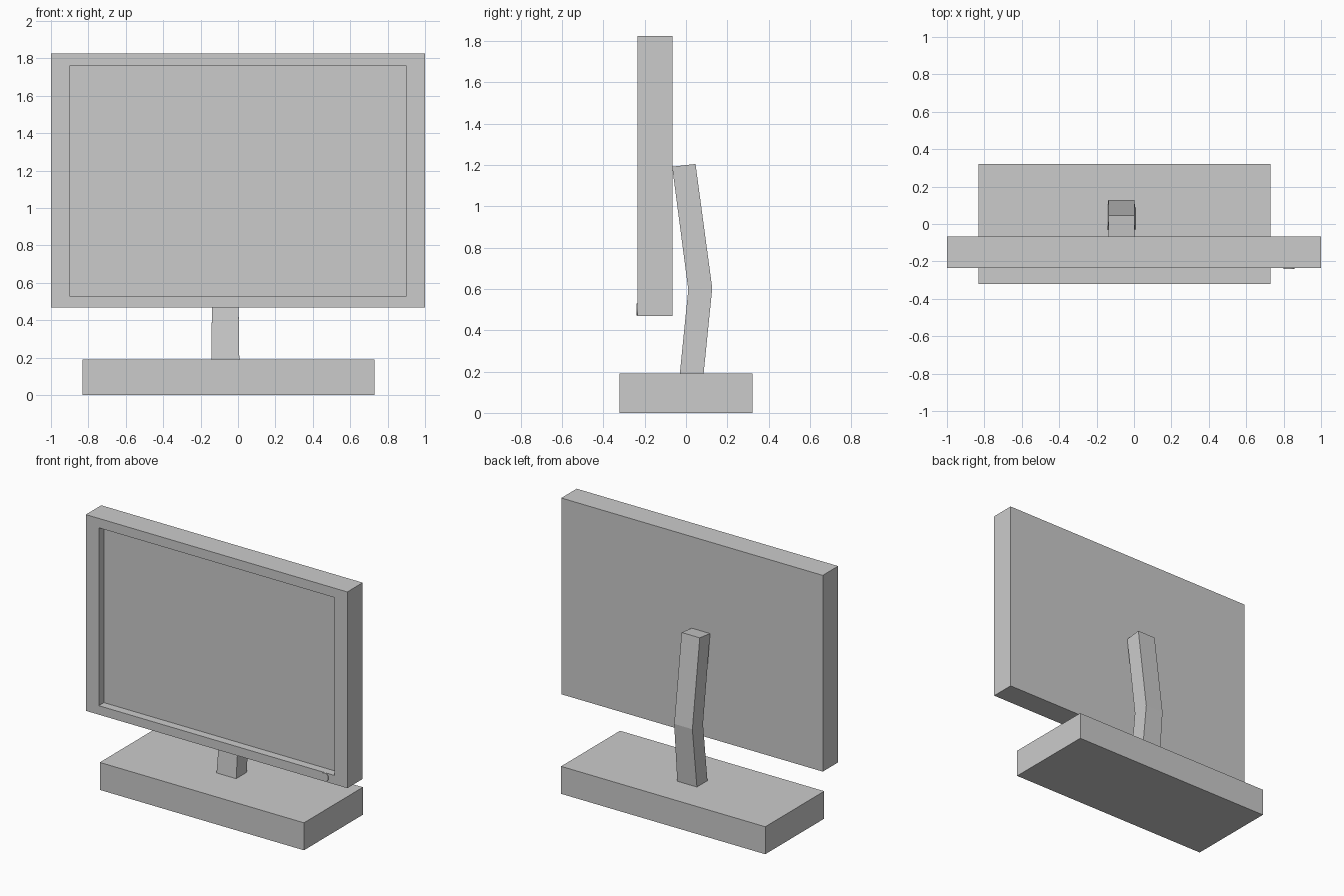
import bpy, bmesh
from math import pi
from mathutils import Matrix

if "Cube" in bpy.data.objects:
    bpy.data.objects.remove(bpy.data.objects["Cube"])


def finish(bm, name):
    bmesh.ops.recalc_face_normals(bm, faces=bm.faces[:])
    mesh = bpy.data.meshes.new(name)
    bm.to_mesh(mesh)
    bm.free()
    obj = bpy.data.objects.new(name, mesh)
    bpy.context.collection.objects.link(obj)
    return obj


def box(x0, x1, y0, y1, z0, z1):
    bm = bmesh.new()
    bmesh.ops.create_cube(bm, size=1)
    for v in bm.verts:
        v.co.x = x1 if v.co.x > 0 else x0
        v.co.y = y1 if v.co.y > 0 else y0
        v.co.z = z1 if v.co.z > 0 else z0
    bm.normal_update()
    return bm


# Base slab, slightly off centre
finish(box(-0.832, 0.73, -0.322, 0.322, 0, 0.19), "base")

# Display housing with a recessed screen
bm = box(-1, 1, -0.234, -0.066, 0.468, 1.825)
front = min(bm.faces, key=lambda f: f.normal.y)
bmesh.ops.inset_region(bm, faces=[front], thickness=0.03)
for v in front.verts:
    v.co.x = 0.901 if v.co.x > 0 else -0.901
    v.co.z = 1.76 if v.co.z > 1 else 0.53
screen = bmesh.ops.extrude_discrete_faces(bm, faces=[front])["faces"][0]
bmesh.ops.translate(bm, verts=screen.verts[:], vec=(0, 0.056, 0))
finish(bm, "display_housing")

# Bent stand: loft of (half width, front y, front z, back y, back z)
sections = [(0.075, -0.030, 0.188, 0.085, 0.188),
            (0.0695, 0.011, 0.597, 0.127, 0.604),
            (0.0695, -0.067, 1.192, 0.046, 1.205)]
bm = bmesh.new()
rings = []
for w, fy, fz, by, bz in sections:
    cx = -0.068
    rings.append([bm.verts.new(p) for p in ((cx - w, fy, fz), (cx + w, fy, fz),
                                            (cx + w, by, bz), (cx - w, by, bz))])
for a, b in zip(rings, rings[1:]):
    for i in range(4):
        j = (i + 1) % 4
        bm.faces.new((a[i], a[j], b[j], b[i]))
bm.faces.new(rings[0][::-1])
bm.faces.new(rings[-1])
finish(bm, "stand_neck")

# Round power button on the lower right bezel
bm = bmesh.new()
bmesh.ops.create_cone(bm, cap_ends=True, segments=32, radius1=0.029, radius2=0.029, depth=0.02,
                      matrix=Matrix.Translation((0.829, -0.23, 0.501)) @ Matrix.Rotation(pi / 2, 4, 'X'))
button = finish(bm, "power_button")
bpy.context.view_layer.objects.active = button
button.select_set(True)
bpy.ops.object.shade_smooth_by_angle()
